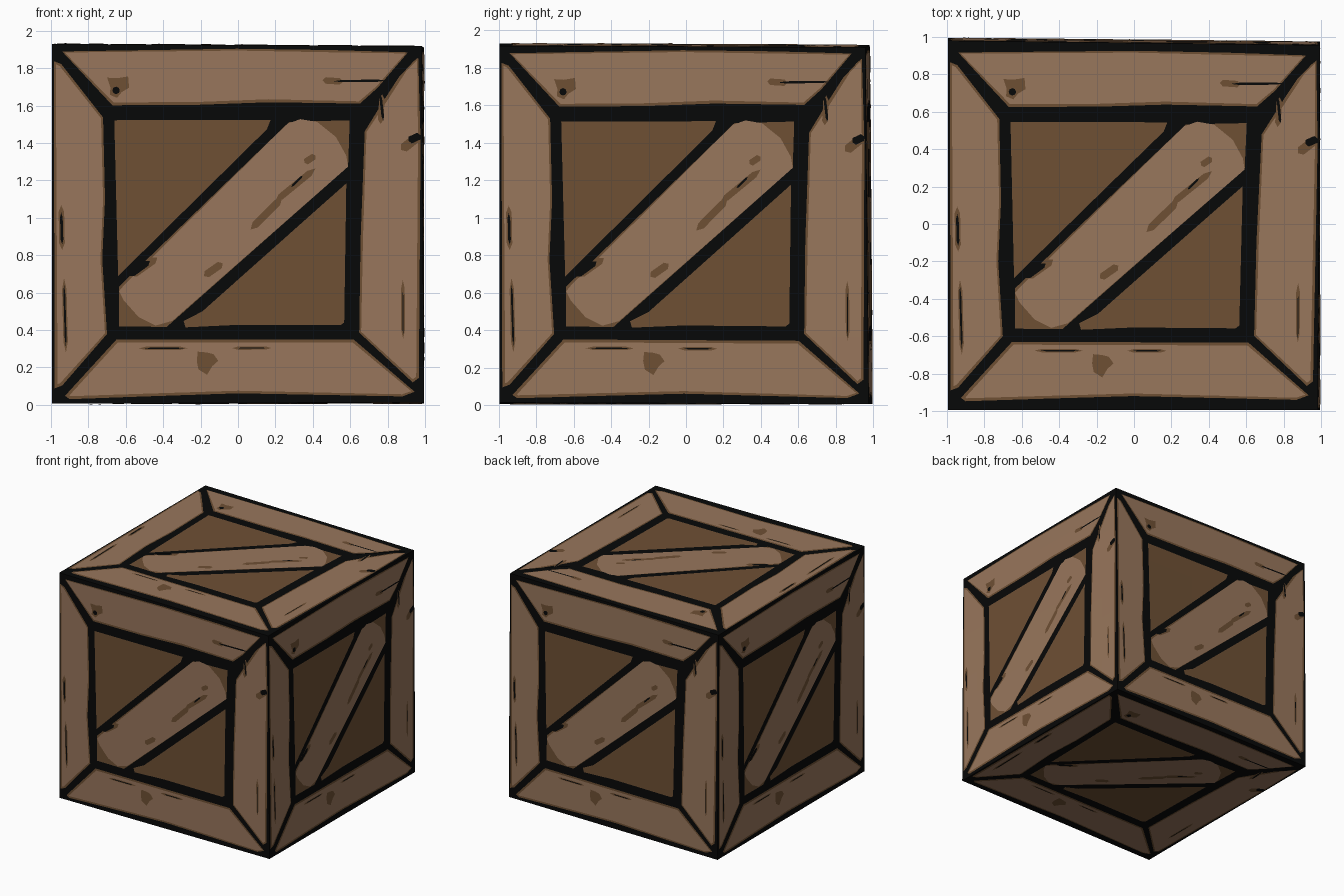
import bpy, bmesh, math, random
from mathutils import Vector

if "Cube" in bpy.data.objects:
    bpy.data.objects.remove(bpy.data.objects["Cube"])

random.seed(4)
H = 1.935          # crate height
STEP = 0.0014      # thickness of each painted layer
SKIN = 4 * STEP


def material(name, rgb):
    m = bpy.data.materials.new(name)
    m.diffuse_color = (*rgb, 1)
    m.use_nodes = True
    m.node_tree.nodes["Principled BSDF"].inputs["Base Color"].default_value = m.diffuse_color
    return m


INK = material("ink_black", (0.0022, 0.0024, 0.0024))
WOOD = material("light_wood", (0.315, 0.183, 0.108))
DARK = material("dark_wood", (0.156, 0.080, 0.034))


def inset(poly, d):
    """Shrink a clockwise or anticlockwise outline by about d, slightly uneven like worn paint."""
    pts = [Vector(p) for p in poly]
    n = len(pts)
    area = sum(pts[i].x * pts[(i + 1) % n].y - pts[(i + 1) % n].x * pts[i].y for i in range(n))
    s = 1 if area > 0 else -1
    out = []
    for i, p in enumerate(pts):
        a = (p - pts[i - 1]).normalized()
        b = (pts[(i + 1) % n] - p).normalized()
        na, nb = Vector((-a.y, a.x)) * s, Vector((-b.y, b.x)) * s
        m = (na + nb) / max(1 + na.dot(nb), 0.6)
        out.append(p + m * d * random.uniform(0.7, 1.3))
    return out


def streak(x1, y1, x2, y2, w):
    """Tapered grain mark between two points."""
    a, b = Vector((x1, y1)), Vector((x2, y2))
    t = b - a
    n = Vector((-t.y, t.x)).normalized() * w / 2
    return [a, a + t * 0.15 - n, a + t * 0.85 - n, b, a + t * 0.85 + n, a + t * 0.15 + n]


def blob(x, y, radii):
    """Irregular knot outline."""
    k = len(radii)
    return [Vector((x + r * math.cos(math.tau * i / k), y + r * math.sin(math.tau * i / k)))
            for i, r in enumerate(radii)]


# Corners that lean slightly inwards: corner signs and shift
LEAN = [((1, 1, 1), (0, -.038, -.02)), ((1, 1, -1), (0, -.02, 0)),
        ((1, -1, 1), (-.012, 0, -.012)), ((-1, 1, 1), (0, -.014, -.008)),
        ((1, -1, -1), (0, 0, .008))]


def warp(bm):
    """Cut along a regular grid, then move vertices with the leaning corners."""
    for axis in range(3):
        for i in range(-4, 5):
            no = Vector([float(a == axis) for a in range(3)])
            bmesh.ops.bisect_plane(bm, geom=bm.verts[:] + bm.edges[:] + bm.faces[:], dist=1e-6,
                                   plane_co=no * (i * .2) + Vector((0, 0, H / 2)), plane_no=no)
    for vert in bm.verts:
        q = (vert.co.x, vert.co.y, vert.co.z / (H / 2) - 1)
        shift = Vector()
        for sign, d in LEAN:
            shift += Vector(d) * math.prod((1 + s * c) / 2 for s, c in zip(sign, q))
        vert.co += shift


def finish(bm, name, mat):
    warp(bm)
    mesh = bpy.data.meshes.new(name)
    bm.to_mesh(mesh)
    bm.free()
    mesh.materials.append(mat)
    bpy.context.collection.objects.link(bpy.data.objects.new(name, mesh))


# Outlines on one crate side, centred on the side
frame = [
    [(-.94, .922), (0, .942), (.5, .938), (.92, .928), (.755, .735), (.66, .65), (.17, .655),
     (-.2, .64), (-.67, .635)],
    [(-.985, .87), (-.945, .855), (-.72, .57), (-.71, .13), (-.725, -.19), (-.70, -.59),
     (-.94, -.865), (-.98, -.88)],
    [(-.65, -.62), (.62, -.622), (.945, -.905), (.88, -.93), (0, -.91), (-.5, -.925),
     (-.90, -.938), (-.925, -.92)],
    [(.975, .90), (.985, .45), (.968, -.83), (.935, -.855), (.65, -.585), (.66, -.08),
     (.685, .5), (.79, .67), (.90, .84)],
]
panel = [
    [(-.66, .555), (.18, .56), (.16, .51), (-.60, -.24), (-.64, -.28)],
    [(.585, .22), (.57, -.53), (.55, -.545), (0, -.542), (-.28, -.555), (-.29, -.52), (-.19, -.47)],
]
brace_base = [[(.28, .55), (.605, .56), (.595, .31), (-.38, -.552), (-.635, -.55), (-.635, -.335)]]
brace = [[(.27, .54), (.34, .565), (.43, .55), (.53, .47), (.585, .37), (.595, .31),
          (-.35, -.52), (-.44, -.545), (-.53, -.50), (-.61, -.41), (-.635, -.36), (-.61, -.33)]]
knots = [
    blob(-.645, .73, [.065, .085, .05, .075, .035, .055, .055, .035]),
    blob(-.165, -.735, [.06, .05, .045, .07, .055, .065, .075, .04]),
    streak(.07, -.03, .24, .14, .04), streak(.20, .12, .42, .30, .035),
    streak(.36, .33, .42, .37, .035),
    streak(-.18, -.28, -.08, -.21, .04), streak(-.57, -.28, -.43, -.18, .04),
    streak(.46, .775, .57, .768, .035), streak(-.93, -.29, -.92, -.69, .024),
    streak(-.945, .10, -.94, -.14, .03), streak(.885, -.30, .885, -.62, .02),
    streak(-.53, -.667, -.27, -.667, .018), streak(-.03, -.667, .18, -.667, .018),
    streak(.78, .70, .77, .54, .03), streak(.88, .40, .98, .48, .05),
]
cracks = [
    blob(-.65, .715, [.02] * 8), streak(.68, .62, .97, .92, .03),
    streak(.52, .77, .80, .775, .012), streak(.77, .70, .785, .56, .014),
    streak(.92, .45, .985, .48, .04), streak(-.93, -.32, -.92, -.66, .01),
    streak(-.945, .06, -.94, -.11, .014), streak(-.50, -.667, -.29, -.667, .007),
    streak(0, -.667, .15, -.667, .007), streak(.885, -.36, .885, -.60, .006),
    streak(-.58, -.28, -.47, -.20, .03), streak(.29, .20, .35, .26, .012),
]
frame_light = [inset(p, 0.013) for p in frame]

layers = [("panel", panel, 1, DARK), ("frame_edge", frame, 1, DARK),
          ("brace_end", brace_base, 1, DARK),
          ("frame_plank", frame_light, 2, WOOD), ("brace_plank", brace, 2, WOOD),
          ("knot", knots, 3, DARK), ("crack", cracks, 4, INK)]

# Crate body
bm = bmesh.new()
bmesh.ops.create_cube(bm, size=2)
bmesh.ops.scale(bm, verts=bm.verts, vec=(1 - SKIN, 1 - SKIN, H / 2 - SKIN))
bmesh.ops.translate(bm, verts=bm.verts, vec=(0, 0, H / 2))
finish(bm, "crate_body", INK)

# The six sides: name, right axis, up axis, distance to centre
X, Y, Z = Vector((1, 0, 0)), Vector((0, 1, 0)), Vector((0, 0, 1))
sides = [("front", X, Z, 1), ("right", Y, Z, 1), ("back", -X, Z, 1), ("left", -Y, Z, 1),
         ("top", X, Y, H / 2), ("bottom", -X, Y, H / 2)]

for side, u, v, dist in sides:
    normal = u.cross(v)
    stretch = 1 if v == Z else 1.01
    for part, polys, level, mat in layers:
        bm = bmesh.new()
        base = Z * (H / 2) + normal * (dist - SKIN + level * STEP)
        for poly in polys:
            f = bm.faces.new([bm.verts.new(base + u * p[0] + v * p[1] * stretch) for p in poly])
            f.normal_update()
            if f.normal.dot(normal) < 0:
                f.normal_flip()
        finish(bm, f"{side}_{part}", mat)
